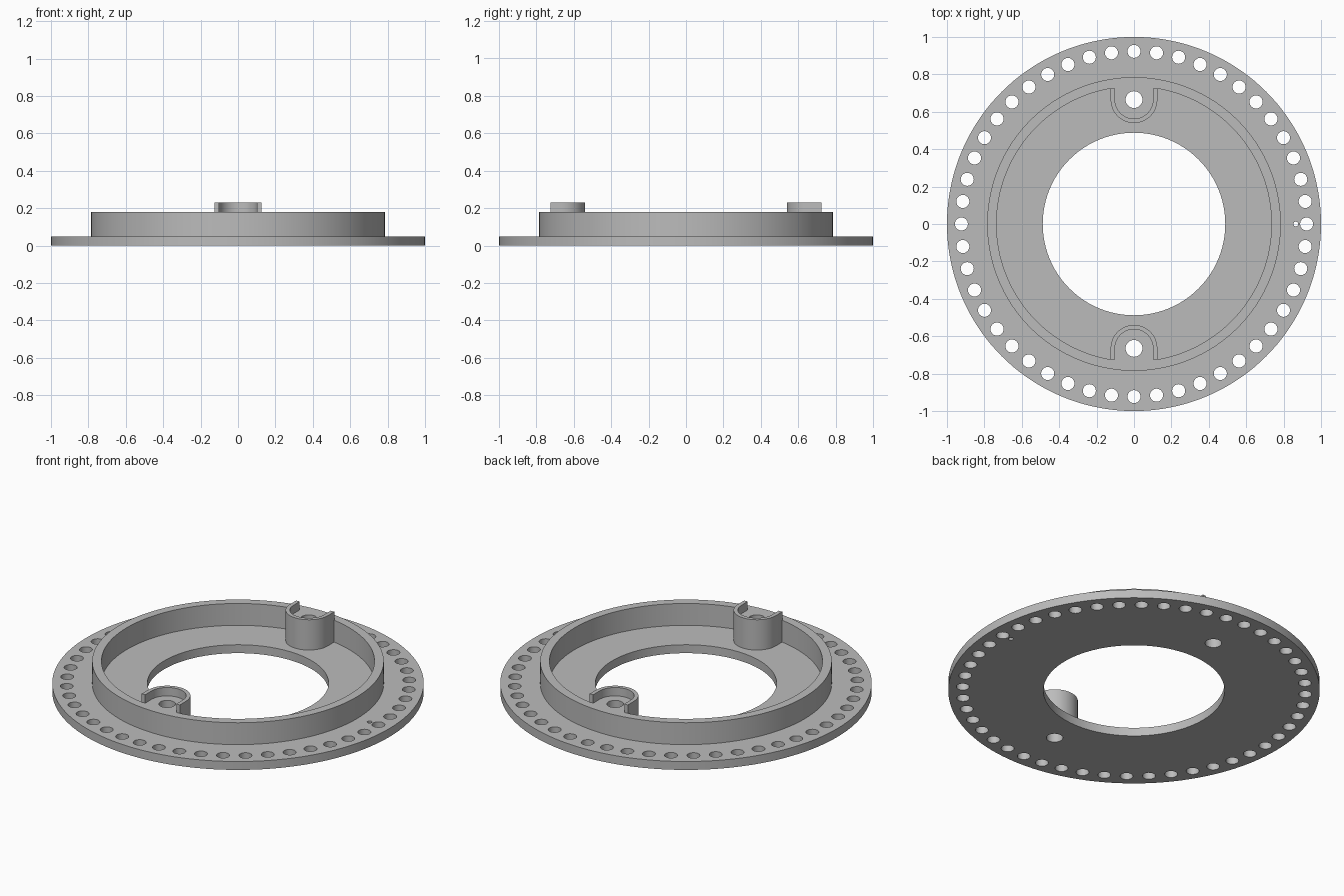
import bpy
import bmesh
from math import sin, cos, pi, asin, radians

if "Cube" in bpy.data.objects:
    bpy.data.objects.remove(bpy.data.objects["Cube"], do_unlink=True)

grey = bpy.data.materials.new("plain grey")
grey.use_nodes = True
GREY = (0.5, 0.5, 0.5, 1)
grey.diffuse_color = GREY
grey.node_tree.nodes["Principled BSDF"].inputs["Base Color"].default_value = GREY

PLATE_TOP, WALL_TOP, LIP_TOP = 0.05, 0.18, 0.23
WALL_IN, WALL_OUT = 0.735, 0.785
BOSS_Y, BOSS_R, LIP_R, LIP_END = 0.665, 0.125, 0.102, 0.725


def arc(radius, start, end, steps, cx=0, cy=0):
    """Points along an arc, both ends included."""
    angles = [start + (end - start) * i / steps for i in range(steps + 1)]
    return [(cx + radius * cos(a), cy + radius * sin(a)) for a in angles]


def circle(radius, steps, cx=0, cy=0):
    return arc(radius, 0, 2 * pi, steps, cx, cy)[:-1]


def turned(points):
    """Half-turn copy about the vertical axis."""
    return [(-x, -y) for x, y in points]


def extrude_profile(name, loops, bottom, top):
    """Fill nested outlines and raise them into a solid."""
    curve = bpy.data.curves.new(name, 'CURVE')
    curve.dimensions = '2D'
    curve.fill_mode = 'BOTH'
    curve.extrude = (top - bottom) / 2
    for loop in loops:
        spline = curve.splines.new('POLY')
        spline.points.add(len(loop) - 1)
        for point, (x, y) in zip(spline.points, loop):
            point.co = (x, y, 0, 1)
        spline.use_cyclic_u = True
    helper = bpy.data.objects.new(name + "_profile", curve)
    bpy.context.collection.objects.link(helper)
    graph = bpy.context.evaluated_depsgraph_get()
    mesh = bpy.data.meshes.new_from_object(helper.evaluated_get(graph))
    bpy.data.objects.remove(helper, do_unlink=True)

    bm = bmesh.new()
    bm.from_mesh(mesh)
    bmesh.ops.remove_doubles(bm, verts=bm.verts, dist=0.0001)
    bmesh.ops.translate(bm, verts=bm.verts, vec=(0, 0, (top + bottom) / 2))
    bmesh.ops.recalc_face_normals(bm, faces=bm.faces)
    bm.to_mesh(mesh)
    bm.free()

    mesh.materials.clear()
    mesh.materials.append(grey)
    obj = bpy.data.objects.new(name, mesh)
    bpy.context.collection.objects.link(obj)
    bpy.ops.object.select_all(action='DESELECT')
    obj.select_set(True)
    bpy.context.view_layer.objects.active = obj
    bpy.ops.object.shade_smooth_by_angle(angle=radians(30))
    return obj


# Base plate with its centre opening, ring of holes and index hole
bolt_holes = [circle(0.045, 32, 0, y) for y in (BOSS_Y, -BOSS_Y)]
rim_holes = [circle(0.035, 24, 0.923 * cos(a), 0.923 * sin(a))
             for a in (2 * pi * i / 48 for i in range(48))]
index_hole = circle(0.013, 16, 0.865, 0)
extrude_profile("base_plate",
                [circle(1, 144), circle(0.488, 96), index_hole] + bolt_holes + rim_holes,
                0, PLATE_TOP)

# Raised wall with the two rounded bosses growing inward
gap = asin(BOSS_R / WALL_IN)
half = (arc(WALL_IN, -pi / 2 + gap, pi / 2 - gap, 60)
        + arc(BOSS_R, 0, -pi, 24, 0, BOSS_Y))
extrude_profile("wall_and_bosses",
                [circle(WALL_OUT, 144), half + turned(half)] + bolt_holes,
                PLATE_TOP, WALL_TOP)

# U-shaped lip on each boss, open toward the outside
lip = ([(BOSS_R, LIP_END)] + arc(BOSS_R, 0, -pi, 24, 0, BOSS_Y)
       + [(-BOSS_R, LIP_END), (-LIP_R, LIP_END)]
       + arc(LIP_R, -pi, 0, 24, 0, BOSS_Y) + [(LIP_R, LIP_END)])
extrude_profile("back_lip", [lip], WALL_TOP, LIP_TOP)
extrude_profile("front_lip", [turned(lip)], WALL_TOP, LIP_TOP)
